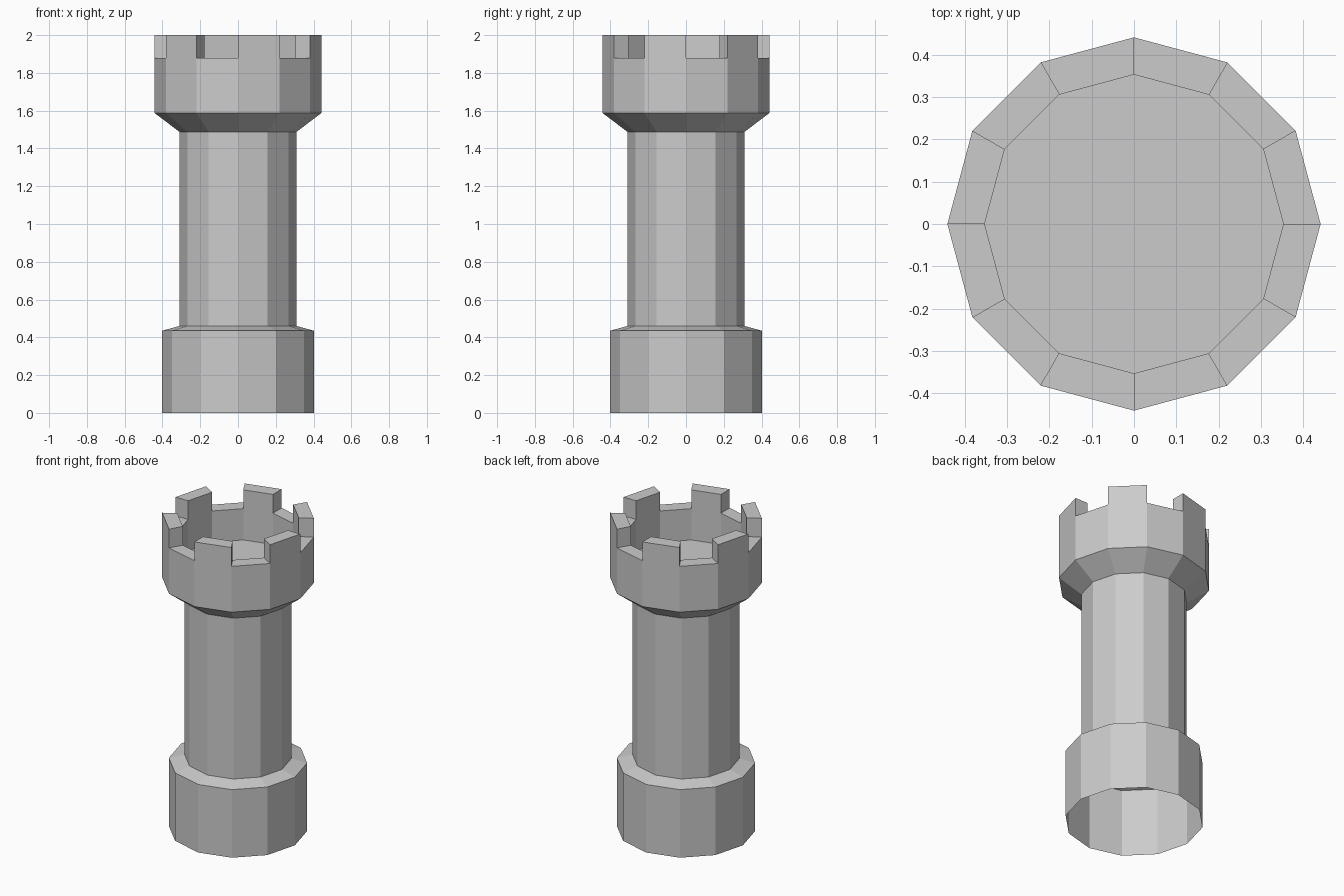
import bpy
import bmesh
from math import cos, sin, pi

SIDES = 12
OUTER, INNER = 0.441, 0.353      # crown wall radii
RIM, TOP = 1.88, 2.0             # notch level and merlon top

default = bpy.data.objects.get("Cube")
if default:
    bpy.data.objects.remove(default, do_unlink=True)

stone = bpy.data.materials.new("grey stone")
stone.use_nodes = True
GREY = (0.6, 0.6, 0.6, 1)
stone.diffuse_color = GREY
stone.node_tree.nodes["Principled BSDF"].inputs["Base Color"].default_value = GREY


def point(radius, z, step):
    angle = 2 * pi * step / SIDES
    return radius * cos(angle), radius * sin(angle), z


def finish(name, bm):
    mesh = bpy.data.meshes.new(name)
    bm.to_mesh(mesh)
    bm.free()
    mesh.materials.append(stone)
    obj = bpy.data.objects.new(name, mesh)
    bpy.context.collection.objects.link(obj)


def lathe(name, profile, cap=False):
    """Turn (radius, z) points into a faceted shell, optionally closing the last ring."""
    bm = bmesh.new()
    rings = [[bm.verts.new(point(r, z, i)) for i in range(SIDES)] for r, z in profile]
    for low, high in zip(rings, rings[1:]):
        for i in range(SIDES):
            j = (i + 1) % SIDES
            bm.faces.new((low[i], low[j], high[j], high[i]))
    if cap:
        bm.faces.new(rings[-1])
    finish(name, bm)


def merlon(name, step):
    """One raised wall block filling a single side of the crown."""
    bm = bmesh.new()
    corners = [(OUTER, step), (OUTER, step + 1), (INNER, step + 1), (INNER, step)]
    low = [bm.verts.new(point(r, RIM, s)) for r, s in corners]
    high = [bm.verts.new(point(r, TOP, s)) for r, s in corners]
    for i in range(4):
        j = (i + 1) % 4
        bm.faces.new((low[i], low[j], high[j], high[i]))
    bm.faces.new(high)
    finish(name, bm)


# Hollow foot with a sloping ledge, open underneath
lathe("base", [(0.402, 0), (0.402, 0.435), (0.31, 0.46)])

# Slim column
lathe("shaft", [(0.31, 0.46), (0.31, 1.488)])

# Flared head with its wall, rim and sunken floor
lathe("crown", [(0.31, 1.488), (OUTER, 1.587), (OUTER, RIM), (INNER, RIM), (INNER, 1.68)], cap=True)

# Battlements on every second side
for step in range(1, SIDES, 2):
    merlon(f"merlon_{step // 2 + 1}", step)
